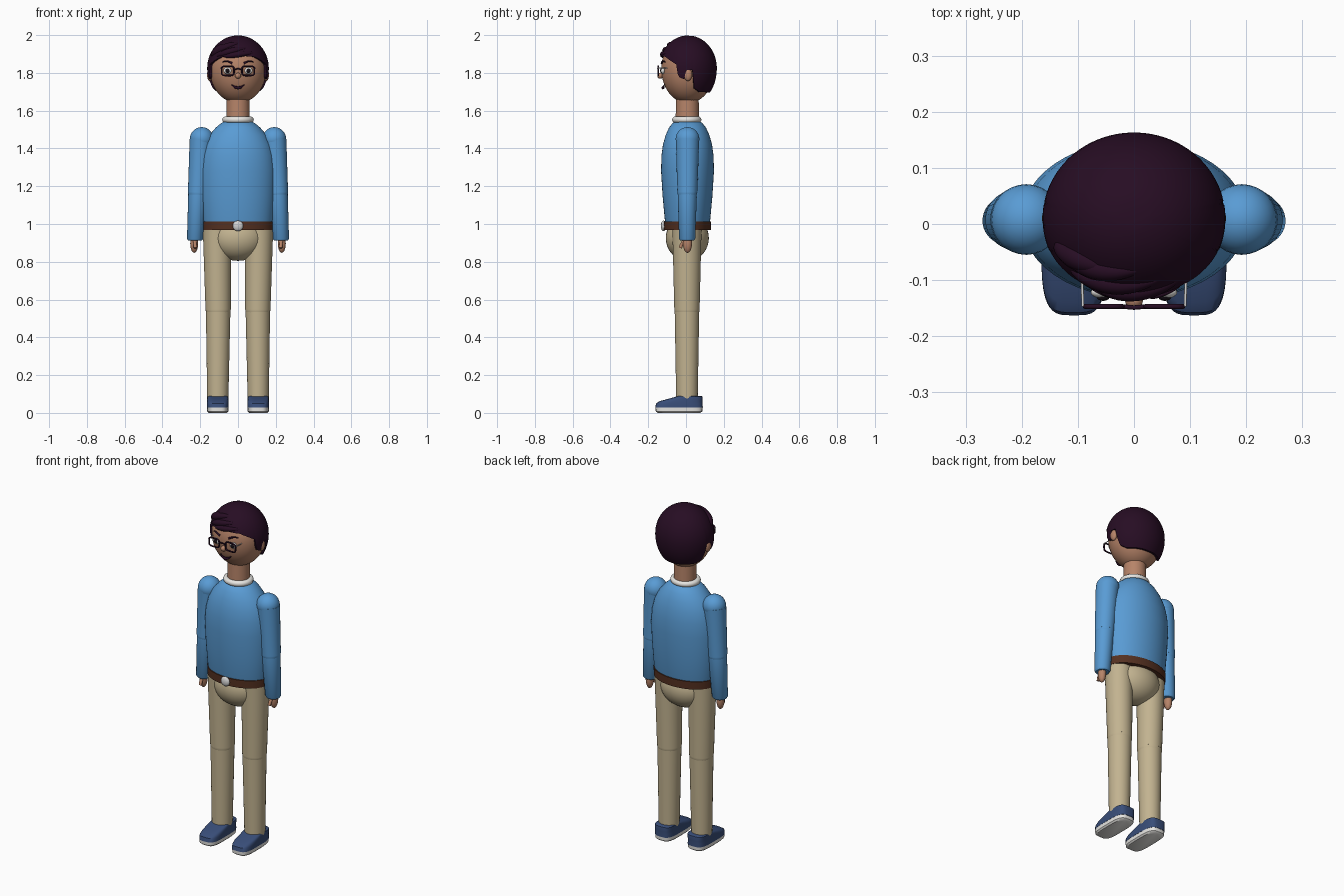
import bpy, bmesh, math
from mathutils import Vector

cube = bpy.data.objects.get("Cube")
if cube:
    bpy.data.objects.remove(cube, do_unlink=True)


def material(name, r, g, b):
    m = bpy.data.materials.new(name)
    m.use_nodes = True
    m.diffuse_color = (r, g, b, 1)
    bsdf = next(n for n in m.node_tree.nodes if n.type == 'BSDF_PRINCIPLED')
    bsdf.inputs["Base Color"].default_value = (r, g, b, 1)
    bsdf.inputs["Roughness"].default_value = 0.7
    return m


SKIN = material("skin", 0.47, 0.23, 0.14)
HAIR = material("dark plum", 0.02, 0.004, 0.017)
SHIRT = material("sky blue", 0.10, 0.33, 0.66)
KHAKI = material("khaki", 0.54, 0.45, 0.28)
LEATHER = material("brown leather", 0.09, 0.03, 0.015)
NAVY = material("navy", 0.04, 0.075, 0.19)
WHITE = material("off white", 0.8, 0.79, 0.76)
SILVER = material("silver", 0.65, 0.65, 0.65)
BLACK = material("black", 0.008, 0.005, 0.008)
parts = []


def add_mesh(name, bm, mat):
    bmesh.ops.recalc_face_normals(bm, faces=bm.faces)
    me = bpy.data.meshes.new(name)
    bm.to_mesh(me)
    bm.free()
    return add_object(name, me, mat)


def add_object(name, me, mat):
    me.materials.clear()
    me.materials.append(mat)
    ob = bpy.data.objects.new(name, me)
    bpy.context.collection.objects.link(ob)
    parts.append(ob)
    return ob


def skin_rings(bm, rings):
    for a, b in zip(rings, rings[1:]):
        n = len(a)
        for i in range(n):
            j = (i + 1) % n
            bm.faces.new((a[i], a[j], b[j], b[i]))


def loft(name, rings, mat, n=40, power=2.0):
    """Capped stack of horizontal superellipses: (x, y, z, rx, ry)."""
    bm = bmesh.new()
    loops = []
    for x, y, z, rx, ry in rings:
        loop = []
        for i in range(n):
            a = math.tau * i / n
            c, s = math.cos(a), math.sin(a)
            u = math.copysign(abs(c) ** (2 / power), c)
            v = math.copysign(abs(s) ** (2 / power), s)
            loop.append(bm.verts.new((x + rx * u, y + ry * v, z)))
        loops.append(loop)
    skin_rings(bm, loops)
    bm.faces.new(loops[0])
    bm.faces.new(loops[-1])
    return add_mesh(name, bm, mat)


def ball(name, centre, radii, mat, seg=28):
    bm = bmesh.new()
    bmesh.ops.create_uvsphere(bm, u_segments=seg, v_segments=seg // 2, radius=1)
    bmesh.ops.scale(bm, vec=radii, verts=bm.verts)
    bmesh.ops.translate(bm, vec=centre, verts=bm.verts)
    return add_mesh(name, bm, mat)


def tube(name, points, radius, mat, taper=None, closed=False):
    cu = bpy.data.curves.new(name, 'CURVE')
    cu.dimensions = '3D'
    cu.bevel_depth = radius
    cu.bevel_resolution = 3
    cu.use_fill_caps = True
    sp = cu.splines.new('POLY')
    sp.points.add(len(points) - 1)
    for i, p in enumerate(points):
        sp.points[i].co = (*p, 1)
        sp.points[i].radius = taper(i / (len(points) - 1)) if taper else 1
    sp.use_cyclic_u = closed
    tmp = bpy.data.objects.new(name + "_path", cu)
    bpy.context.collection.objects.link(tmp)
    dg = bpy.context.evaluated_depsgraph_get()
    me = bpy.data.meshes.new_from_object(tmp.evaluated_get(dg))
    bpy.data.objects.remove(tmp, do_unlink=True)
    return add_object(name, me, mat)


def lerp(table, t):
    for (a, va), (b, vb) in zip(table, table[1:]):
        if t <= b:
            return va + (vb - va) * max(0, (t - a) / (b - a))
    return table[-1][1]


# Head: egg with a narrower jaw
CY, MID, TOP, CHIN = 0.01, 1.825, 1.985, 1.64


def head_radius(z, grow=0.0):
    h = (z - MID) / (TOP + grow - MID) if z > MID else (MID - z) / (MID - CHIN + grow)
    e = 2.0 if z > MID else 2.05
    return (0.15 + grow) * max(0, 1 - h ** e) ** 0.5


def on_head(az, z, grow=0.0):
    r = head_radius(z, grow)
    return Vector((r * math.sin(az), CY - 0.94 * r * math.cos(az), z))


def head_rings():
    for i in range(1, 28):
        z = (CHIN + TOP) / 2 - (TOP - CHIN) / 2 * math.cos(math.pi * i / 28)
        yield (0, CY, z, head_radius(z), 0.94 * head_radius(z))


loft("head", list(head_rings()), SKIN, 48)

# Hair cap: crown down to a hairline that varies around the head
HAIRLINE = [(0, 1.892), (35, 1.885), (52, 1.865), (66, 1.845), (70, 1.78),
            (83, 1.765), (87, 1.815), (99, 1.815), (104, 1.72), (120, 1.70), (180, 1.695)]
GROW = 0.013
bm = bmesh.new()
N, ROWS = 120, 22
loops = []
for row in range(1, ROWS + 1):
    loop = []
    for i in range(N):
        az = math.tau * i / N
        deg = abs((math.degrees(az) + 180) % 360 - 180)
        t = row / ROWS
        z = TOP + GROW - (TOP + GROW - lerp(HAIRLINE, deg)) * t ** 1.6
        loop.append(bm.verts.new(on_head(az, z, GROW)))
    loops.append(loop)
skin_rings(bm, loops)
bm.faces.new(loops[0])
rim = [bm.verts.new((v.co.x * 0.9, CY + (v.co.y - CY) * 0.9, v.co.z)) for v in loops[-1]]
skin_rings(bm, [loops[-1], rim])
add_mesh("hair_cap", bm, HAIR)

# Swept fringe locks: start and end as (degrees, height), radius
LOCKS = [(46, 1.905, -30, 1.885, 0.016), (30, 1.93, -52, 1.885, 0.018),
         (10, 1.955, -64, 1.90, 0.020), (-25, 1.945, -72, 1.885, 0.022)]
for k, (a0, z0, a1, z1, r) in enumerate(LOCKS):
    path = [on_head(math.radians(a0 + (a1 - a0) * t), z0 + (z1 - z0) * t * t, 0.006)
            for t in (i / 16 for i in range(17))]
    tube(f"fringe_lock_{k + 1}", path, r, HAIR,
         lambda t: 0.15 + 0.85 * math.sin(math.pi * t ** 1.5) ** 0.6 if 0 < t < 1 else 0.1)

# Face centre, neck and collar
ball("nose", (0, -0.136, 1.785), (0.016, 0.016, 0.016), SKIN, 20)
smile = [(0.034 * u, -0.114 - 0.008 * (1 - u * u), 1.738 - 0.017 * (1 - u * u))
         for u in (i / 8 - 1 for i in range(17))]
tube("mouth", smile, 0.008, HAIR, lambda t: 0.25 + 0.75 * math.sin(math.pi * t))
loft("neck", [(0, 0.007, 1.53, 0.062, 0.062), (0, 0.007, 1.68, 0.06, 0.06)], SKIN)
ring = [(0.067 * math.cos(a), 0.004 + 0.061 * math.sin(a), 1.552)
        for a in (math.tau * i / 40 for i in range(40))]
tube("collar", ring, 0.017, WHITE, closed=True)

# Torso, belt and hips
TORSO = [(1.0, 0.181, 0.116), (1.02, 0.186, 0.12), (1.15, 0.196, 0.132), (1.28, 0.201, 0.14),
         (1.36, 0.194, 0.138), (1.42, 0.178, 0.130), (1.47, 0.152, 0.116), (1.51, 0.118, 0.098),
         (1.535, 0.088, 0.078), (1.545, 0.065, 0.06)]
loft("sweater", [(0, 0.008, z, rx, ry) for z, rx, ry in TORSO], SHIRT, 48)
loft("belt", [(0, 0.008, 0.967, 0.186, 0.124), (0, 0.008, 1.013, 0.188, 0.125)], LEATHER, 48)
ball("belt_buckle", (0, -0.119, 0.99), (0.028, 0.014, 0.028), SILVER)
ball("hips", (0, 0.007, 0.925), (0.145, 0.114, 0.12), KHAKI, 36)

# Paired parts
for side, s in (("left", 1), ("right", -1)):
    # Ears, eyes, brows
    ball(f"{side}_ear", (s * 0.15, 0.01, 1.79), (0.014, 0.022, 0.033), SKIN, 20)
    ball(f"{side}_eye", (s * 0.055, -0.122, 1.812), (0.022, 0.011, 0.018), WHITE, 20)
    ball(f"{side}_pupil", (s * 0.055, -0.131, 1.812), (0.011, 0.006, 0.012), BLACK, 16)
    brow = [(s * (0.03 + 0.05 * t), -0.128 + 0.018 * t * t, 1.85 + 0.012 * math.sin(2.4 * t))
            for t in (i / 8 for i in range(9))]
    tube(f"{side}_eyebrow", brow, 0.006, HAIR, lambda t: 1 - 0.5 * t)

    # Glasses
    frame = []
    for i in range(32):
        c, d = math.cos(math.tau * i / 32), math.sin(math.tau * i / 32)
        frame.append((s * 0.054 + 0.033 * math.copysign(abs(c) ** 0.5, c), -0.147,
                      1.811 + 0.025 * math.copysign(abs(d) ** 0.5, d)))
    tube(f"{side}_glasses_rim", frame, 0.0045, HAIR, closed=True)
    tube(f"{side}_glasses_temple", [(s * 0.091, -0.147, 1.825), (s * 0.093, -0.09, 1.825)],
         0.0025, SILVER)

    # Arm
    ball(f"{side}_shoulder", (s * 0.192, 0.008, 1.45), (0.063, 0.063, 0.063), SHIRT)
    loft(f"{side}_upper_arm", [(s * 0.212, 0.007, 1.17, 0.053, 0.053),
                               (s * 0.194, 0.008, 1.45, 0.062, 0.062)], SHIRT)
    ball(f"{side}_elbow", (s * 0.212, 0.007, 1.17), (0.053, 0.053, 0.053), SHIRT)
    loft(f"{side}_forearm", [(s * 0.227, 0.006, 0.912, 0.036, 0.036),
                             (s * 0.227, 0.006, 0.922, 0.043, 0.043),
                             (s * 0.212, 0.007, 1.17, 0.051, 0.051)], SHIRT)
    ball(f"{side}_hand", (s * 0.232, 0.008, 0.897), (0.021, 0.024, 0.05), SKIN, 20)
    tube(f"{side}_thumb", [(s * 0.229, -0.01, 0.912), (s * 0.227, -0.024, 0.89),
                           (s * 0.226, -0.03, 0.873)], 0.009, SKIN)

    # Leg
    loft(f"{side}_thigh", [(s * 0.105, 0.005, 0.55, 0.067, 0.067),
                           (s * 0.111, 0.005, 0.968, 0.075, 0.077)], KHAKI)
    ball(f"{side}_knee", (s * 0.105, 0.005, 0.55), (0.067, 0.067, 0.067), KHAKI)
    loft(f"{side}_shin", [(s * 0.107, 0.005, 0.075, 0.056, 0.057),
                          (s * 0.105, 0.005, 0.55, 0.065, 0.065)], KHAKI)

    # Shoe with a sloping toe, on a pale sole
    x = s * 0.107
    loft(f"{side}_sole", [(x, -0.037, 0.0, 0.048, 0.113), (x, -0.037, 0.008, 0.056, 0.123),
                          (x, -0.037, 0.028, 0.057, 0.124)], WHITE, power=3.6)
    loft(f"{side}_shoe", [(x, -0.037, 0.028, 0.058, 0.126), (x, -0.035, 0.05, 0.058, 0.123),
                          (x, -0.026, 0.062, 0.057, 0.114), (x, 0.0, 0.076, 0.056, 0.088),
                          (x, 0.018, 0.087, 0.054, 0.068), (x, 0.022, 0.09, 0.048, 0.06)],
         NAVY, power=3.6)

tube("glasses_bridge", [(-0.022, -0.147, 1.818), (0, -0.149, 1.822), (0.022, -0.147, 1.818)],
     0.004, HAIR)

# Smooth shading with crisp rims
bpy.ops.object.select_all(action='DESELECT')
for ob in parts:
    ob.select_set(True)
bpy.context.view_layer.objects.active = parts[0]
bpy.ops.object.shade_smooth_by_angle(angle=math.radians(40))
